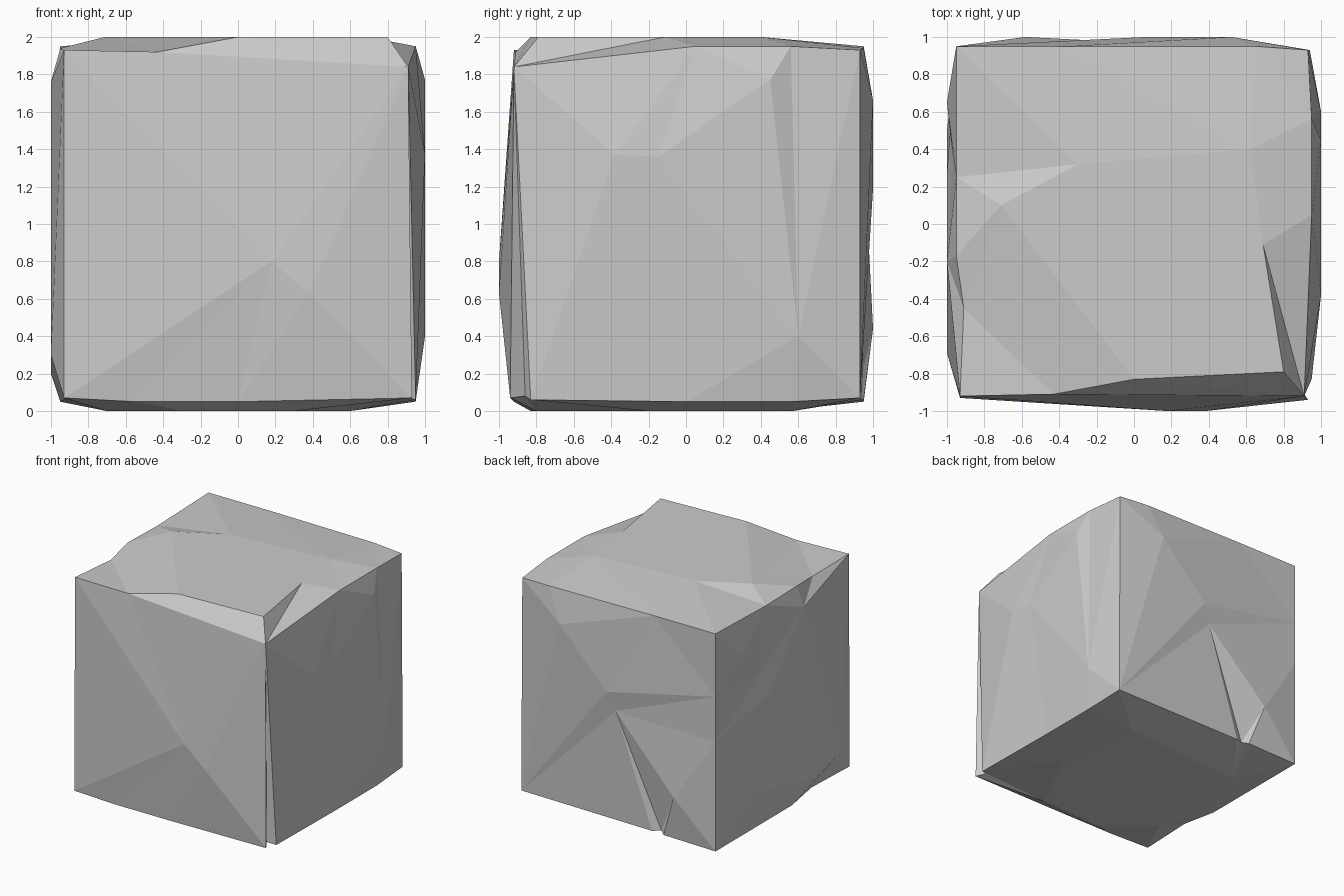
import bpy
import bmesh
from mathutils import Vector
from mathutils.geometry import delaunay_2d_cdt

cube = bpy.data.objects.get("Cube")
if cube:
    bpy.data.objects.remove(cube, do_unlink=True)

# Grey stone colour
stone = bpy.data.materials.new("grey_stone")
stone.use_nodes = True
grey = (0.6, 0.6, 0.6, 1)
stone.diffuse_color = grey
stone.node_tree.nodes["Principled BSDF"].inputs["Base Color"].default_value = grey

# Corners; the lower front corner at +x is split by a narrow crack
front_low_a = (-.93, -.93, .07)
front_low_b = (.93, -.94, .07)
crack_inner = (.88, -.86, .08)
crack_side = (.95, -.83, .06)
back_low_b = (.94, .93, .07)
back_low_a = (-.95, .95, .05)
front_top_a = (-.93, -.92, 1.93)
front_top_b = (.91, -.92, 1.84)
back_top_b = (.93, .93, 1.93)
back_top_a = (-.95, .95, 1.95)

# Worn edges shared by neighbouring sides
low_front = [front_low_a, (-.55, -.92, .05), (0, -.92, .05), front_low_b]
crack_mouth = [front_low_b, crack_inner, crack_side]
low_plus = [crack_side, (.95, 0, .05), (.95, .56, .05), back_low_b]
low_back = [back_low_b, (-.33, .94, .06), (-.4, .91, .07), (-.45, .95, .06), back_low_a]
low_minus = [back_low_a, (-.95, -.1, .05), (-.91, -.43, .07), front_low_a]
top_front = [front_top_a, (-.43, -.91, 1.92), front_top_b]
top_plus = [front_top_b, (.95, .05, 1.95), (.95, .56, 1.95), back_top_b]
top_back = [back_top_b, (.65, .95, 1.94), (-.36, .95, 1.95), back_top_a]
top_minus = [back_top_a, (-.95, .25, 1.93), (-.95, -.17, 1.94), (-.91, -.45, 1.91), front_top_a]
post_front_a = [front_low_a, front_top_a]
post_front_b = [front_low_b, front_top_b]
post_side_b = [crack_side, front_top_b]
post_back_b = [back_low_b, back_top_b]
post_back_a = [back_low_a, (-.95, .95, 1), (-.95, .95, 1.4), back_top_a]

bm = bmesh.new()


def rev(edge):
    return edge[::-1]


def panel(axis, edges, inner, creases=()):
    """Triangulate one side between its edges and its bulging inner points."""
    rim = [p for edge in edges for p in edge[:-1]]
    points = rim + inner
    n = len(rim)
    flat = [Vector([c for k, c in enumerate(p) if k != axis]) for p in points]
    lines = [(i, (i + 1) % n) for i in range(n)]
    lines += [(points.index(p), points.index(q)) for p, q in creases]
    result = delaunay_2d_cdt(flat, lines, [], 1, 1e-5)
    faces, origin = result[2], result[3]
    verts = [bm.verts.new(points[o[0]]) for o in origin]
    for face in faces:
        bm.faces.new([verts[i] for i in face])


def ring(points):
    return list(zip(points, points[1:] + points[:1]))


# Front
panel(1, [low_front, post_front_b, rev(top_front), rev(post_front_a)],
      [(.18, -1, .8), (.38, -1, .63)])

# Side at +x
panel(0, [low_plus, post_back_b, rev(top_plus), rev(post_side_b)],
      [(1, -.38, 1.37), (1, -.15, 1.36), (1, .45, 1.77), (1, .6, .4)],
      [((.95, .56, 1.95), (1, .6, .4)), (back_top_b, (1, .6, .4))])

# Back, with a slanted ridge and a crack running to the lower edge
ridge = [(.52, 1, 1.66), (.07, 1, 1.19), (0, .97, 1.03), (-.58, 1, .44)]
panel(1, [low_back, post_back_a, rev(top_back), rev(post_back_b)], ridge,
      [(ridge[2], low_back[2])])

# Side at -x
panel(0, [low_minus, post_front_a, rev(top_minus), rev(post_back_a)],
      [(-1, -.2, 1.76), (-.97, .37, 1.38), (-1, .27, 1.19), (-1, .65, 1.66),
       (-1, -.37, .2), (-1, -.69, .3), (-1, .5, .4)],
      [((-1, .27, 1.19), (-1, -.37, .2))])

# Top, with a raised plateau and chipped front
plateau = [(0, -.83, 2), (.8, -.79, 2), (.69, -.11, 2), (.62, .4, 2),
           (-.3, .32, 2), (-.71, .1, 2)]
panel(2, [top_front, top_plus, top_back, top_minus], plateau,
      ring(plateau) + [(plateau[2], front_top_b)])

# Underside
base = [(-.7, -.5, 0), (-.3, -.83, 0), (.3, -.8, 0), (.6, -.2, 0), (.5, .57, 0), (-.65, .5, 0)]
panel(2, [low_front, crack_mouth, low_plus, low_back, low_minus], base, ring(base))

# Crack walls
for low in ((front_low_b, crack_inner), (crack_inner, crack_side)):
    bm.faces.new([bm.verts.new(p) for p in (*low, front_top_b)])

bmesh.ops.remove_doubles(bm, verts=bm.verts[:], dist=.0005)
bmesh.ops.recalc_face_normals(bm, faces=bm.faces[:])
mesh = bpy.data.meshes.new("stone_block")
bm.to_mesh(mesh)
bm.free()
mesh.materials.append(stone)
block = bpy.data.objects.new("stone_block", mesh)
bpy.context.collection.objects.link(block)
